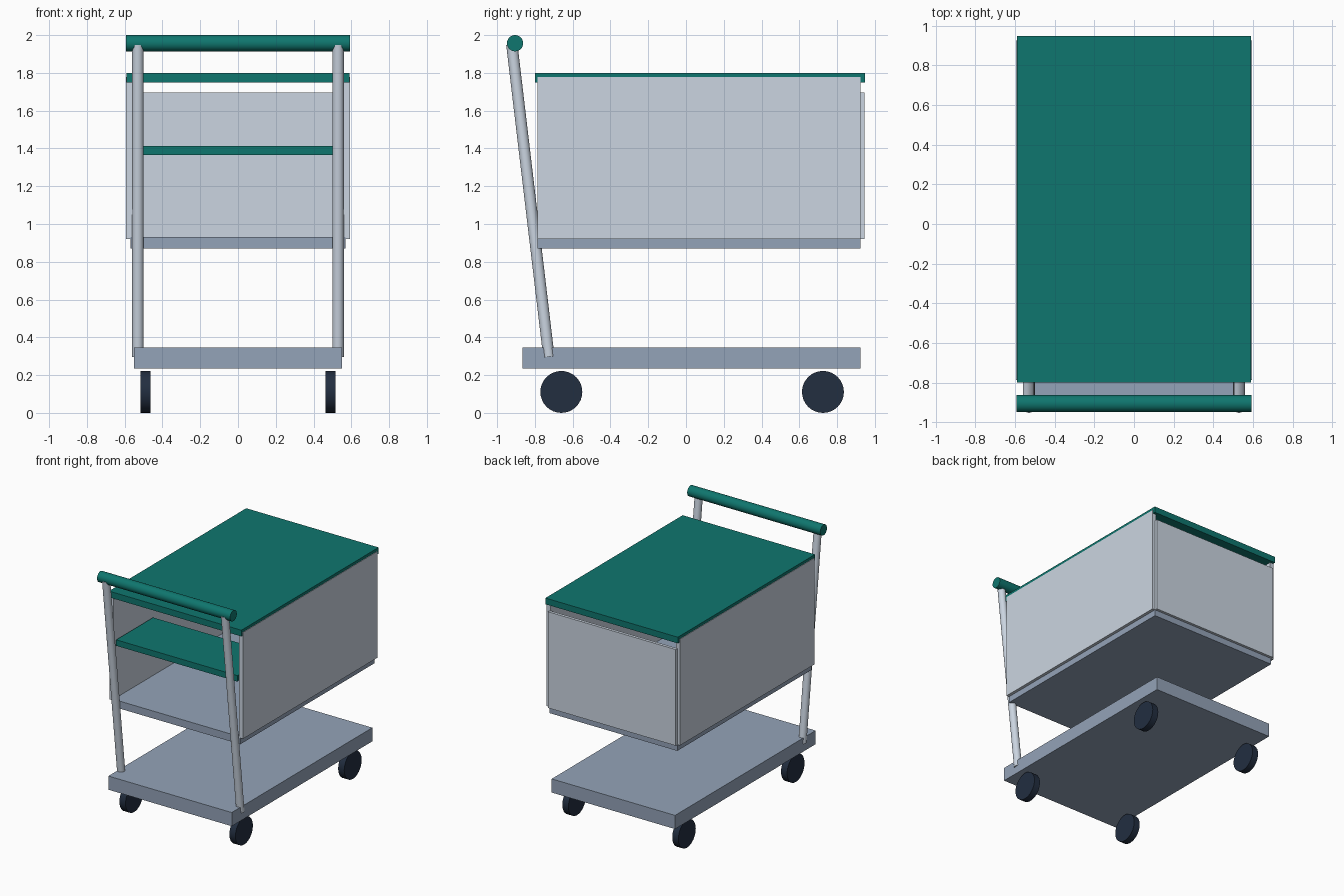
import bpy
from mathutils import Vector

default = bpy.data.objects.get("Cube")
if default:
    bpy.data.objects.remove(default, do_unlink=True)


def linear(c):
    c /= 255
    return c / 12.92 if c <= 0.04045 else ((c + 0.055) / 1.055) ** 2.4


def make_material(name, r, g, b):
    mat = bpy.data.materials.new(name)
    colour = (linear(r), linear(g), linear(b), 1)
    mat.diffuse_color = colour
    mat.use_nodes = True
    mat.node_tree.nodes["Principled BSDF"].inputs["Base Color"].default_value = colour
    return mat


teal = make_material("teal", 15, 118, 110)
light_grey = make_material("light grey", 203, 213, 225)
slate = make_material("slate grey", 148, 163, 184)
dark = make_material("dark rubber", 34, 46, 64)


def box(name, mat, x, y, z):
    """Box from its (low, high) extents on each axis."""
    low, high = (Vector(v) for v in zip(x, y, z))
    bpy.ops.mesh.primitive_cube_add(size=1, location=(low + high) / 2)
    obj = bpy.context.object
    obj.name = name
    obj.scale = high - low
    bpy.ops.object.transform_apply(location=False, rotation=False, scale=True)
    obj.data.materials.append(mat)


def rod(name, mat, start, end, radius, sides=32):
    """Cylinder between two points."""
    start, end = Vector(start), Vector(end)
    axis = end - start
    bpy.ops.mesh.primitive_cylinder_add(
        vertices=sides, radius=radius, depth=axis.length,
        location=(start + end) / 2, rotation=axis.to_track_quat("Z", "Y").to_euler())
    obj = bpy.context.object
    obj.name = name
    obj.data.materials.append(mat)
    bpy.ops.object.shade_smooth_by_angle()


# Lower deck, bin floor, lid and inner shelf
box("lower_deck", slate, (-0.55, 0.55), (-0.865, 0.925), (0.235, 0.345))
box("bin_floor", slate, (-0.57, 0.57), (-0.785, 0.925), (0.87, 0.93))
box("lid", teal, (-0.59, 0.59), (-0.8, 0.947), (1.75, 1.8))
box("inner_shelf", teal, (-0.54, 0.54), (-0.78, -0.31), (1.365, 1.413))

# Back panel stops short of the lid
box("back_panel", light_grey, (-0.57, 0.57), (0.922, 0.946), (0.92, 1.695))

# Side panels, uprights and wheels on both sides
for side, s in (("left", 1), ("right", -1)):
    box(side + "_panel", light_grey, sorted((s * 0.56, s * 0.594)),
        (-0.785, 0.925), (0.92, 1.777))
    rod(side + "_upright", light_grey, (s * 0.53, -0.726, 0.297),
        (s * 0.53, -0.922, 1.95), 0.03)
    for end, y in (("front", -0.66), ("back", 0.725)):
        rod(f"{end}_{side}_wheel", dark, (s * 0.463, y, 0.111),
            (s * 0.517, y, 0.111), 0.111)

# Push handle
rod("push_handle", teal, (-0.593, -0.905, 1.957), (0.593, -0.905, 1.957), 0.043)
